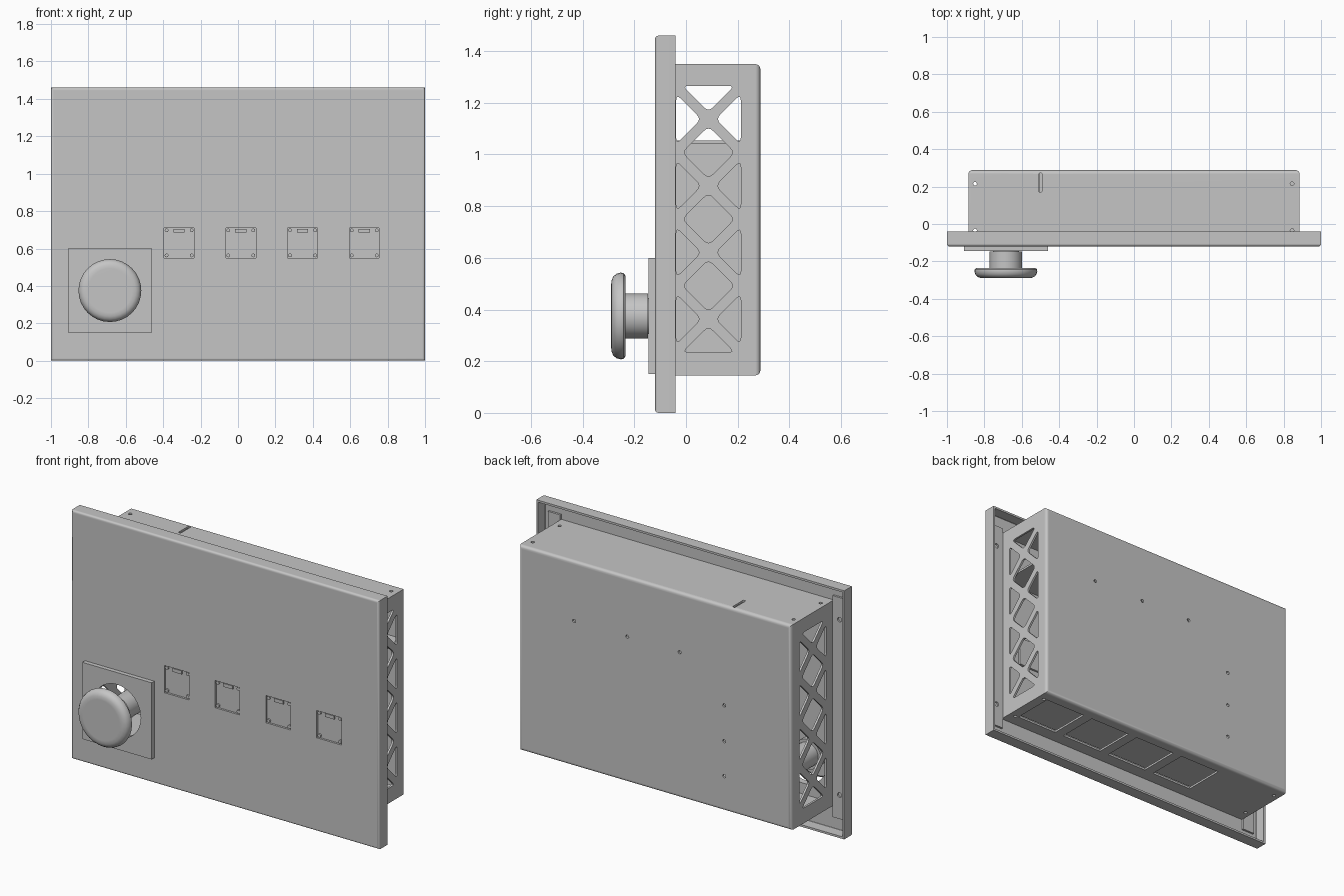
import bpy, bmesh, math
from mathutils import Vector

cube = bpy.data.objects.get("Cube")
if cube:
    bpy.data.objects.remove(cube, do_unlink=True)

SHADE = (0.56, 0.56, 0.56, 1)
grey = bpy.data.materials.new("sheet_metal_grey")
grey.use_nodes = True
grey.diffuse_color = SHADE
grey.node_tree.nodes["Principled BSDF"].inputs["Base Color"].default_value = SHADE


def finish(bm, name):
    bmesh.ops.recalc_face_normals(bm, faces=bm.faces)
    mesh = bpy.data.meshes.new(name)
    bm.to_mesh(mesh)
    bm.free()
    mesh.materials.append(grey)
    obj = bpy.data.objects.new(name, mesh)
    bpy.context.collection.objects.link(obj)
    return obj


def add_block(bm, x, y, z):
    verts = bmesh.ops.create_cube(bm, size=1)["verts"]
    for v in verts:
        v.co = Vector([(r[0] + r[1]) / 2 + c * (r[1] - r[0]) for c, r in zip(v.co, (x, y, z))])


def block(name, x, y, z):
    bm = bmesh.new()
    add_block(bm, x, y, z)
    return finish(bm, name)


def rounded(points, radius):
    # replace each corner by a short curve
    out = []
    pts = [Vector(p) for p in points]
    for i, p in enumerate(pts):
        a = p + (pts[i - 1] - p).normalized() * radius
        b = p + (pts[(i + 1) % len(pts)] - p).normalized() * radius
        for t in (0, 0.25, 0.5, 0.75, 1):
            out.append(a * (1 - t) ** 2 + p * 2 * t * (1 - t) + b * t * t)
    return out


def circle(u, v, r, n=16):
    return [(u + r * math.cos(k * math.tau / n), v + r * math.sin(k * math.tau / n)) for k in range(n)]


def add_prism(bm, points, axis, lo, hi):
    # outline in the two other axes, extruded along the axis
    def place(p, h):
        c = list(p)
        c.insert(axis, h)
        return bm.verts.new(c)
    low = [place(p, lo) for p in points]
    high = [place(p, hi) for p in points]
    bm.faces.new(low)
    bm.faces.new(high)
    for i in range(len(low)):
        bm.faces.new((low[i - 1], low[i], high[i], high[i - 1]))


def bake(obj):
    # turn the modifiers into plain mesh
    bpy.context.view_layer.update()
    graph = bpy.context.evaluated_depsgraph_get()
    mesh = bpy.data.meshes.new_from_object(obj.evaluated_get(graph))
    obj.modifiers.clear()
    obj.data = mesh


def folded_tray(name, x, y, z, open_y, thick, bend):
    # sheet metal tray, open at one y side, with rounded folds
    bm = bmesh.new()
    add_block(bm, x, y, z)
    other = y[0] + y[1] - open_y
    bmesh.ops.delete(bm, geom=[f for f in bm.faces if all(abs(v.co.y - open_y) < 1e-4 for v in f.verts)],
                     context="FACES_ONLY")
    folds = [e for e in bm.edges if all(abs(v.co.y - other) < 1e-4 for v in e.verts)]
    bmesh.ops.bevel(bm, geom=folds, offset=bend, segments=4, profile=0.5, affect="EDGES")
    obj = finish(bm, name)
    # outward normals are needed for the sheet to thicken inwards
    probe = max(obj.data.polygons, key=lambda f: f.area)
    if probe.normal.y * (other - open_y) < 0:
        obj.data.flip_normals()
    mod = obj.modifiers.new("sheet", "SOLIDIFY")
    mod.thickness = thick
    mod.offset = -1
    mod.use_even_offset = True
    bake(obj)
    return obj


def cut(obj, bm):
    cutter = finish(bm, obj.name + "_cutter")
    cutter.hide_render = True
    mod = obj.modifiers.new("holes", "BOOLEAN")
    mod.operation = "DIFFERENCE"
    mod.solver = "EXACT"
    mod.use_self = True
    mod.object = cutter
    bake(obj)
    bpy.data.objects.remove(cutter, do_unlink=True)


def smooth(obj):
    bpy.ops.object.select_all(action="DESELECT")
    obj.select_set(True)
    bpy.context.view_layer.objects.active = obj
    bpy.ops.object.shade_smooth_by_angle(angle=math.radians(35))
    # keep the big faces evenly flat beside the folds
    mod = obj.modifiers.new("even_shading", "WEIGHTED_NORMAL")
    mod.keep_sharp = True


def lathe(name, x, z, profile, n=32):
    # profile of (radius, y), turned about the y direction
    bm = bmesh.new()
    rings = [[bm.verts.new((u, y, v)) for u, v in circle(x, z, r, n)] for r, y in profile]
    for a, b in zip(rings, rings[1:]):
        for i in range(n):
            bm.faces.new((a[i - 1], a[i], b[i], b[i - 1]))
    bm.faces.new(rings[0])
    bm.faces.new(rings[-1])
    smooth(finish(bm, name))


KNOB_X, KNOB_Z = -0.685, 0.375
MODULES = [-0.315 + 0.33 * i for i in range(4)]

# front panel with button opening and four square windows
panel = folded_tray("front_panel", (-1, 1), (-0.12, -0.04), (0, 1.46), -0.04, 0.012, 0.014)
bm = bmesh.new()
add_prism(bm, circle(KNOB_X, KNOB_Z, 0.155, 40), 1, -0.2, -0.09)
for x in MODULES:
    add_block(bm, (x - 0.08, x + 0.08), (-0.2, -0.09), (0.55, 0.71))
cut(panel, bm)
smooth(panel)

# rear housing
W, BOTTOM, TOP, BACK = 0.885, 0.145, 1.35, 0.288
box = folded_tray("rear_housing", (-W, W), (-0.107, BACK), (BOTTOM, TOP), -0.107, 0.012, 0.02)

# truss cut-outs of the side walls
yc, half, gap, pitch = 0.087, 0.125, 0.028, 0.258
shapes = []
for i in range(4):
    zc = 0.363 + i * pitch
    for s in (-1, 1):
        shapes.append([(yc + s * half, zc - half + gap), (yc + s * half, zc + half - gap), (yc + s * gap, zc)])
    if i < 3:
        d, zd = pitch / 2 - gap, zc + pitch / 2
        shapes.append([(yc - d, zd), (yc, zd - d), (yc + d, zd), (yc, zd + d)])
    for s, end in ((-1, 0), (1, 3)):
        if i == end:
            w = half - gap + 0.004
            shapes.append([(yc - w, zc + s * (w + gap)), (yc + w, zc + s * (w + gap)), (yc, zc + s * gap)])
for s in (-1, 1):
    bm = bmesh.new()
    for shape in shapes:
        add_prism(bm, rounded(shape, 0.025), 0, s * W - 0.04, s * W + 0.04)
    cut(box, bm)

# screw holes in top, bottom and back
bm = bmesh.new()
for level in (BOTTOM, TOP):
    for x in (-0.85, 0.845):
        for y in (-0.035, 0.215):
            add_prism(bm, circle(x, y, 0.01, 12), 2, level - 0.04, level + 0.04)
for x, z in ((0.526, 1), (0.18, 1), (-0.16, 1), (-0.45, 0.765), (-0.45, 0.555), (-0.45, 0.35)):
    add_prism(bm, circle(x, z, 0.01, 12), 1, BACK - 0.04, BACK + 0.04)
cut(box, bm)

# slot in the top, connector openings in the bottom
bm = bmesh.new()
slot = [(-0.508, 0.17), (-0.492, 0.17), (-0.492, 0.272), (-0.508, 0.272)]
add_prism(bm, rounded(slot, 0.007), 2, TOP - 0.04, TOP + 0.04)
for i in range(4):
    x = -0.3 + 0.33 * i
    add_block(bm, (x - 0.135, x + 0.135), (-0.03, 0.22), (BOTTOM - 0.03, BOTTOM + 0.025))
cut(box, bm)
smooth(box)

# inner compartment
block("inner_divider", (-0.506, -0.494), (-0.105, BACK - 0.014), (BOTTOM + 0.014, 1.055))
block("inner_shelf", (-0.494, W - 0.014), (-0.105, BACK - 0.014), (1.043, 1.055))
block("inner_floor", (-0.494, W - 0.014), (-0.06, 0.25), (0.182, 0.192))

# mounting flanges beside the housing
for s, side in ((-1, "right"), (1, "left")):
    flange = block(side + "_flange", sorted((s * W, s * 0.965)), (-0.108, -0.096), (0.08, 1.38))
    bm = bmesh.new()
    for z in (0.22, 1.25):
        add_prism(bm, circle(s * 0.93, z, 0.014), 1, -0.106, -0.05)
    cut(flange, bm)

# sensor boards behind the windows
for i, x in enumerate(MODULES):
    bm = bmesh.new()
    add_block(bm, (x - 0.085, x + 0.085), (-0.107, -0.095), (0.545, 0.715))
    add_block(bm, (x - 0.03, x + 0.03), (-0.116, -0.106), (0.685, 0.705))
    for sx in (-1, 1):
        for sz in (-1, 1):
            add_prism(bm, circle(x + sx * 0.067, 0.63 + sz * 0.067, 0.01), 1, -0.116, -0.106)
    finish(bm, "sensor_board_%d" % (i + 1))

# button backing plate
plate = block("button_plate", (-0.91, -0.46), (-0.145, -0.12), (0.15, 0.6))
bm = bmesh.new()
add_prism(bm, circle(KNOB_X, KNOB_Z, 0.155, 40), 1, -0.2, -0.09)
cut(plate, bm)
smooth(plate)

# push button: cap, neck and body
R = 0.168
lathe("button_cap", KNOB_X, KNOB_Z, [
    (0.09, -0.234), (R - 0.012, -0.234), (R - 0.002, -0.242), (R, -0.252), (R - 0.004, -0.268),
    (R - 0.014, -0.281), (R - 0.03, -0.288), (R - 0.05, -0.29)])
lathe("button_neck", KNOB_X, KNOB_Z, [(0.087, -0.236), (0.087, -0.148)])
lathe("button_body", KNOB_X, KNOB_Z, [(0.07, -0.15), (0.07, 0.08)])
